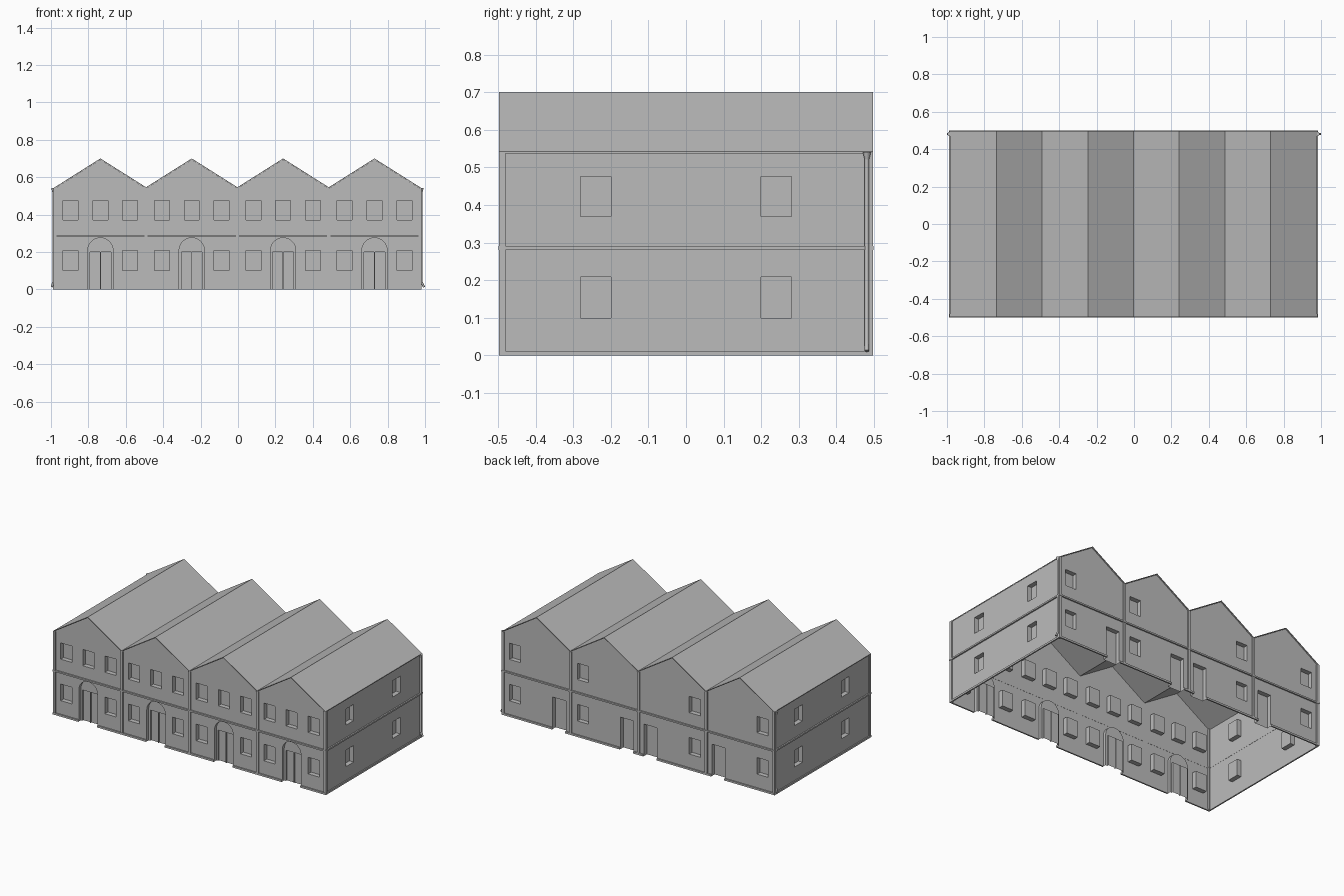
import bpy, bmesh, math
from mathutils import Matrix

cube = bpy.data.objects.get("Cube")
if cube:
    bpy.data.objects.remove(cube)

grey = bpy.data.materials.new("plain grey")
grey.use_nodes = True
grey.diffuse_color = (0.5, 0.5, 0.5, 1)
grey.node_tree.nodes["Principled BSDF"].inputs["Base Color"].default_value = (0.5, 0.5, 0.5, 1)

# Main dimensions
W = 0.4885                  # width of one house
X0 = -0.98                  # left end wall
X1 = X0 + 4 * W
Y = 0.49                    # front and back wall planes
EAVE, RIDGE = 0.54, 0.694
TRIM = 0.007                # how far mouldings stand out
POST = 0.0085               # half width of a post
DEPTH = 0.03                # window recess
SIDE = 0.085                # outer opening centre, from the party wall
WINDOW, ARCH, BACK_DOOR = 0.08, 0.135, 0.095
SILLS = ((0.1, 0.208), (0.37, 0.476))


def finish(name, bm):
    bmesh.ops.recalc_face_normals(bm, faces=bm.faces)
    mesh = bpy.data.meshes.new(name)
    bm.to_mesh(mesh)
    bm.free()
    mesh.materials.append(grey)
    obj = bpy.data.objects.new(name, mesh)
    bpy.context.collection.objects.link(obj)
    return obj


def box(bm, xa, xb, ya, yb, za, zb):
    size = Matrix.Diagonal((xb - xa, yb - ya, zb - za, 1))
    centre = Matrix.Translation(((xa + xb) / 2, (ya + yb) / 2, (za + zb) / 2))
    bmesh.ops.create_cube(bm, size=1, matrix=centre @ size)


def prism(bm, outline, ya, yb):
    """Extrude an x-z outline along y."""
    face = bm.faces.new([bm.verts.new((x, ya, z)) for x, z in outline])
    moved = bmesh.ops.extrude_face_region(bm, geom=[face])["geom"]
    verts = [v for v in moved if isinstance(v, bmesh.types.BMVert)]
    bmesh.ops.translate(bm, verts=verts, vec=(0, yb - ya, 0))


def carve(target, bm):
    cutter = finish("opening_cutter", bm)
    cutter.hide_render = True
    mod = target.modifiers.new("openings", "BOOLEAN")
    mod.operation = "DIFFERENCE"
    mod.solver = "EXACT"
    mod.object = cutter
    bpy.context.view_layer.objects.active = target
    bpy.ops.object.modifier_apply(modifier=mod.name)
    bpy.data.objects.remove(cutter)


def zigzag(lift=0.0, over=0.0):
    """Roof line from left to right over the four gables."""
    pts = []
    for i in range(9):
        pts.append((X0 + i * W / 2, (RIDGE if i % 2 else EAVE) + lift))
    slope = (RIDGE - EAVE) / (W / 2)
    pts[0] = (X0 - over, pts[0][1] - over * slope)
    pts[-1] = (X1 + over, pts[-1][1] - over * slope)
    return pts


# Door positions along the back: the two pairs mirror each other
back_doors = [X0 + i * W + (W - SIDE if i < 2 else SIDE) for i in range(4)]
back_doors = [X0 + i * W + (W - SIDE if i in (0, 1) else SIDE) for i in range(4)]
back_windows = []
for i in range(4):
    start = X0 + i * W
    # Seen from behind, +x houses have the window on their +x side
    outer = start + (SIDE if i < 2 else W - SIDE)
    back_windows.append(outer)
    back_doors[i] = start + (W - SIDE if i < 2 else SIDE)
front_doors = [X0 + (i + 0.5) * W for i in range(4)]

# Walls: one gabled block, opened underneath later
bm = bmesh.new()
prism(bm, [(X0, 0), *zigzag(), (X1, 0)], -Y, Y)
walls = finish("walls", bm)

# Window recesses and door recesses
bm = bmesh.new()
h = WINDOW / 2
for i in range(4):
    mid = front_doors[i]
    for level, (za, zb) in enumerate(SILLS):
        offsets = (-W / 2 + SIDE, W / 2 - SIDE) + ((0,) if level else ())
        for dx in offsets:
            box(bm, mid + dx - h, mid + dx + h, -Y - 0.1, -Y + DEPTH, za, zb)
        bx = back_windows[i]
        box(bm, bx - h, bx + h, Y - DEPTH, Y + 0.1, za, zb)
    # Arched front doorway
    r = ARCH / 2
    arc = [(mid + r * math.cos(a * math.pi / 16), 0.208 + r * math.sin(a * math.pi / 16))
           for a in range(17)]
    prism(bm, [(mid + r, -0.1), *arc, (mid - r, -0.1)], -Y - 0.1, -Y + 0.02)
    # Square back doorway
    d = BACK_DOOR / 2
    box(bm, back_doors[i] - d, back_doors[i] + d, Y - DEPTH, Y + 0.1, -0.1, 0.208)
for za, zb in SILLS:
    for y in (-0.24, 0.24):
        box(bm, X0 - 0.1, X0 + DEPTH, y - h, y + h, za, zb)
        box(bm, X1 - DEPTH, X1 + 0.1, y - h, y + h, za, zb)
carve(walls, bm)

# Paired door leaves set deeper inside each arch
bm = bmesh.new()
for mid in front_doors:
    for s in (-1, 1):
        xa, xb = sorted((mid + s * 0.002, mid + s * (ARCH / 2 - 0.012)))
        box(bm, xa, xb, -Y - 0.1, -Y + DEPTH, -0.1, 0.2)
carve(walls, bm)

# Open the underside
bm = bmesh.new()
bm.from_mesh(walls.data)
under = [f for f in bm.faces if all(abs(v.co.z) < 1e-4 for v in f.verts)]
bmesh.ops.delete(bm, geom=under, context="FACES")
bm.to_mesh(walls.data)
bm.free()

# Roof covering, slightly past the walls
bm = bmesh.new()
prism(bm, zigzag(0.006, 0.005) + zigzag(0.0005, 0.005)[::-1], -Y - TRIM, Y + TRIM)
finish("roof", bm)

# Posts at every party wall, front and back
bm = bmesh.new()
for i in range(5):
    x = X0 + i * W
    if i == 0:
        xa, xb = x - TRIM, x + 0.01
    elif i == 4:
        xa, xb = x - 0.01, x + TRIM
    else:
        xa, xb = x - POST, x + POST
    for s in (-1, 1):
        inner = Y - 0.01 if i in (0, 4) else Y - 0.001
        ya, yb = sorted((s * inner, s * (Y + TRIM)))
        box(bm, xa, xb, ya, yb, 0, EAVE + 0.002)
finish("posts", bm)

# Floor band all round, and plinth broken at the doors
def ring(bm, za, zb, out, front_gaps=(), back_gaps=()):
    for s, gaps, half in ((-1, front_gaps, ARCH / 2), (1, back_gaps, BACK_DOOR / 2)):
        ya, yb = sorted((s * (Y - 0.001), s * (Y + out)))
        left = X0 - out
        for g in sorted(gaps):
            box(bm, left, g - half, ya, yb, za, zb)
            left = g + half
        box(bm, left, X1 + out, ya, yb, za, zb)
    box(bm, X0 - out, X0 + 0.001, -Y, Y, za, zb)
    box(bm, X1 - 0.001, X1 + out, -Y, Y, za, zb)


bm = bmesh.new()
ring(bm, 0.281, 0.291, 0.009)
finish("floor_band", bm)
bm = bmesh.new()
ring(bm, 0, 0.012, 0.008, front_doors, back_doors)
finish("plinth", bm)

# Rainwater pipes with hopper heads and kicked-out shoes on the end walls
for side, wall in ((-1, X0), (1, X1)):
    x = wall + side * 0.007
    curve = bpy.data.curves.new("downpipe", "CURVE")
    curve.dimensions = "3D"
    curve.bevel_depth = 0.006
    curve.bevel_resolution = 2
    curve.use_fill_caps = True
    path = [(x, 0.535), (x, 0.04), (side * 0.995, 0.012)]
    spline = curve.splines.new("POLY")
    spline.points.add(len(path) - 1)
    for p, (px, pz) in zip(spline.points, path):
        p.co = (px, 0.481, pz, 1)
    curve.materials.append(grey)
    pipe = bpy.data.objects.new("downpipe", curve)
    bpy.context.collection.objects.link(pipe)
    bm = bmesh.new()
    bmesh.ops.create_cone(bm, cap_ends=True, segments=12, radius1=0.006, radius2=0.011,
                          depth=0.02, matrix=Matrix.Translation((x, 0.481, 0.531)))
    finish("hopper_head", bm)
